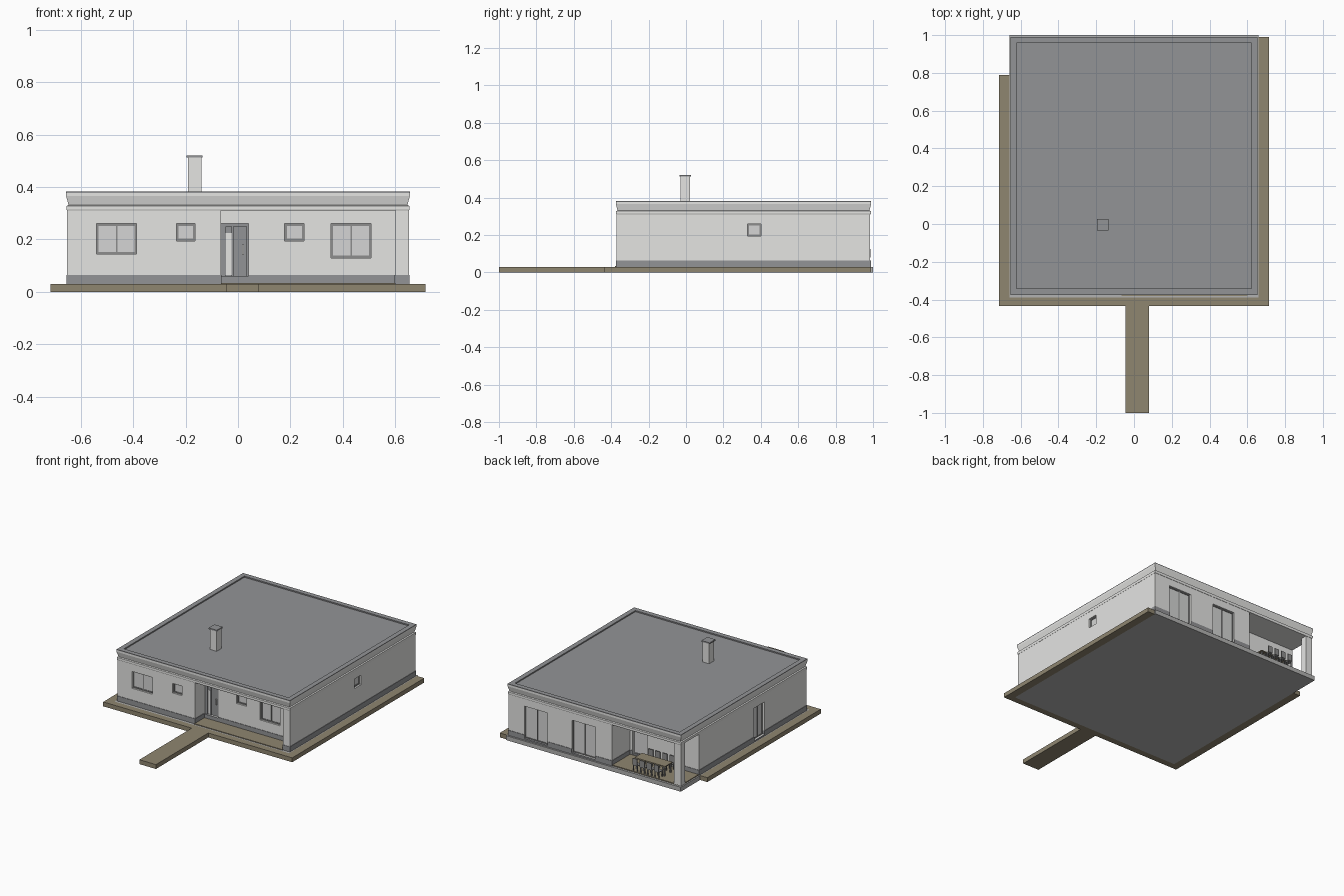
import bpy, bmesh

old = bpy.data.objects.get("Cube")
if old:
    bpy.data.objects.remove(old, do_unlink=True)


def material(name, r, g, b):
    m = bpy.data.materials.new(name)
    m.use_nodes = True
    m.diffuse_color = (r, g, b, 1)
    m.node_tree.nodes["Principled BSDF"].inputs["Base Color"].default_value = (r, g, b, 1)
    return m


WALL = material("pale render", 0.78, 0.78, 0.765)
GREY = material("slate grey", 0.29, 0.295, 0.305)
CONCRETE = material("concrete", 0.45, 0.45, 0.445)
TAN = material("tan paving", 0.275, 0.238, 0.163)
FRAME = material("frame grey", 0.27, 0.27, 0.27)
GLASS = material("pale glass", 0.66, 0.665, 0.66)


def finish(name, bm, *mats):
    bmesh.ops.recalc_face_normals(bm, faces=bm.faces)
    me = bpy.data.meshes.new(name)
    bm.to_mesh(me)
    bm.free()
    for m in mats:
        me.materials.append(m)
    ob = bpy.data.objects.new(name, me)
    bpy.context.collection.objects.link(ob)
    return ob


def add_box(bm, x0, x1, y0, y1, z0, z1):
    vs = bmesh.ops.create_cube(bm, size=1)["verts"]
    for v in vs:
        v.co = (x1 if v.co.x > 0 else x0, y1 if v.co.y > 0 else y0, z1 if v.co.z > 0 else z0)


def boxes(name, mat, *dims):
    bm = bmesh.new()
    for d in dims:
        add_box(bm, *d)
    return finish(name, bm, mat)


# Ground works
boxes("foundation_slab", CONCRETE, (-.66, .66, -.39, 1, 0, .03))
boxes("perimeter_path", TAN, (-.714, .714, -.435, -.39, 0, .03),
      (.66, .714, -.39, .99, 0, .03), (-.714, -.66, -.39, .79, 0, .03))
boxes("entrance_walkway", TAN, (-.045, .08, -1, -.435, 0, .03))
boxes("porch_floor", TAN, (-.065, .6, -.38, -.27, .03, .035))
boxes("terrace_floor", TAN, (-.65, -.13, .79, .985, .03, .036))

# Wall footprint with entrance porch and corner terrace cut in
W, F, B, PORCH, TERRACE = .651, -.371, .985, -.27, .79


def footprint(name, mat, z0, z1, e):
    pts = [(-W - e, F - e), (-.065 + e, F - e), (-.065 + e, PORCH - e), (.6 - e, PORCH - e),
           (.6 - e, F - e), (W + e, F - e), (W + e, B + e), (-.13 - e, B + e),
           (-.13 - e, TERRACE + e), (-W - e, TERRACE + e)]
    bm = bmesh.new()
    face = bm.faces.new([bm.verts.new((x, y, z0)) for x, y in pts])
    top = bmesh.ops.extrude_face_region(bm, geom=[face])["geom"]
    for v in top:
        if isinstance(v, bmesh.types.BMVert):
            v.co.z = z1
    return finish(name, bm, mat)


walls = footprint("walls", WALL, .03, .312, 0)
plinth = footprint("plinth", GREY, .03, .065, .003)
boxes("terrace_pillar", WALL, (-W, -.6, .943, B, .03, .312))

# Openings: name, facing, wall plane, span along wall, sill, panes, frame width
HEAD = .26
OPENINGS = [
    ("front_left_window", "front", F, -.54, -.386, .145, 2, .008),
    ("front_small_window", "front", F, -.235, -.163, .195, 1, .008),
    ("porch_small_window", "front", PORCH, .178, .252, .195, 1, .008),
    ("porch_wide_window", "front", PORCH, .355, .507, .13, 2, .008),
    ("right_small_window", "right", W, .33, .4, .195, 1, .008),
    ("side_glass_door", "left", -W, .085, .195, .04, 2, .005),
    ("back_glass_door_a", "back", B, .355, .53, .04, 2, .005),
    ("back_glass_door_b", "back", B, -.005, .172, .04, 2, .005),
    ("terrace_glass_door", "back", TERRACE, -.26, -.15, .04, 1, .008),
]


def wall_box(facing, plane, u0, u1, d0, d1, z0, z1):
    """Box measured along a wall (u) and inward from its plane (d)."""
    s = 1 if facing in ("front", "left") else -1
    a, b = sorted((plane + s * d0, plane + s * d1))
    return (u0, u1, a, b, z0, z1) if facing in ("front", "back") else (a, b, u0, u1, z0, z1)


cutters = []
for name, side, p, u0, u1, sill, panes, t in OPENINGS:
    cutters.append(wall_box(side, p, u0, u1, -.02, .024, sill, HEAD))
    parts = [(u0, u1, sill, sill + t), (u0, u1, HEAD - t, HEAD), (u0, u0 + t, sill + t, HEAD - t),
             (u1 - t, u1, sill + t, HEAD - t)]
    for i in range(1, panes):
        u = u0 + (u1 - u0) * i / panes
        parts.append((u - .003, u + .003, sill + t, HEAD - t))
    boxes(name + "_frame", FRAME, *[wall_box(side, p, a, b, .012, .024, c, d) for a, b, c, d in parts])
    boxes(name + "_glass", GLASS, wall_box(side, p, u0 + t, u1 - t, .016, .024, sill + t, HEAD - t))

# Front door with side light and handle
cutters.append(wall_box("front", PORCH, -.064, .04, -.02, .02, .06, HEAD))
boxes("front_door", GREY, wall_box("front", PORCH, -.064, .04, .012, .02, .06, HEAD))
boxes("door_frame", GREY, *[wall_box("front", PORCH, a, b, .006, .02, c, d) for a, b, c, d in (
    (-.064, -.045, .06, HEAD), (-.025, -.018, .06, HEAD), (.033, .04, .06, HEAD), (-.045, .033, .25, HEAD))])
boxes("door_side_light", WALL, wall_box("front", PORCH, -.045, -.025, .009, .013, .065, .225))
boxes("door_handle", WALL, wall_box("front", PORCH, .016, .022, .002, .012, .14, .18))

# Cut the reveals into walls and plinth
cutter = boxes("opening_cutter", WALL, *cutters)
cutter.hide_render = True
for ob in (walls, plinth):
    mod = ob.modifiers.new("openings", "BOOLEAN")
    mod.operation, mod.solver, mod.object = "DIFFERENCE", "EXACT", cutter
    bpy.context.view_layer.objects.active = ob
    bpy.ops.object.modifier_apply(modifier=mod.name)
bpy.data.objects.remove(cutter, do_unlink=True)

# Roof: sloped cornice, parapet cap and sunken deck, lofted from (inset, height)
bm = bmesh.new()
rings = []
for e, z in ((.003, .31), (.001, .314), (.001, .328), (.009, .331), (0, .365), (0, .377),
             (0, .382), (.033, .382), (.033, .374)):
    x, y0, y1 = .655 - e, -.375 + e, .99 - e
    rings.append([bm.verts.new(c) for c in ((-x, y0, z), (x, y0, z), (x, y1, z), (-x, y1, z))])
for lo, hi in zip(rings, rings[1:]):
    for i in range(4):
        j = (i + 1) % 4
        bm.faces.new((lo[i], lo[j], hi[j], hi[i]))
bm.faces.new(rings[0])
bm.faces.new(rings[-1])
for f in bm.faces:
    f.material_index = int(f.calc_center_median().z > .373)
finish("roof", bm, WALL, GREY)

# Chimney
boxes("chimney", WALL, (-.19, -.14, -.03, .022, .37, .512))
boxes("chimney_cap", GREY, (-.197, -.136, -.035, .027, .512, .521))

# Terrace dining set
TX, TY = -.385, .9
boxes("table_top", TAN, (TX - .115, TX + .115, TY - .04, TY + .04, .1, .107))
boxes("table_legs", FRAME, *[(TX + a - .004, TX + a + .004, TY + b - .004, TY + b + .004, .036, .1)
                             for a in (-.105, .105) for b in (-.032, .032)])
for row, s in (("inner", -1), ("outer", 1)):
    for i in range(4):
        cx, cy = TX + (i - 1.5) * .054, TY + s * .062
        dims = [(cx - .018, cx + .018, cy - .02, cy + .02, .074, .08)]
        back = sorted((cy + s * .02, cy + s * .025))
        dims.append((cx - .018, cx + .018, *back, .08, .125))
        for a in (-.015, .015):
            for b in (-.017, .017):
                dims.append((cx + a - .003, cx + a + .003, cy + b - .003, cy + b + .003, .036, .074))
        boxes(f"{row}_chair_{i + 1}", FRAME, *dims)
